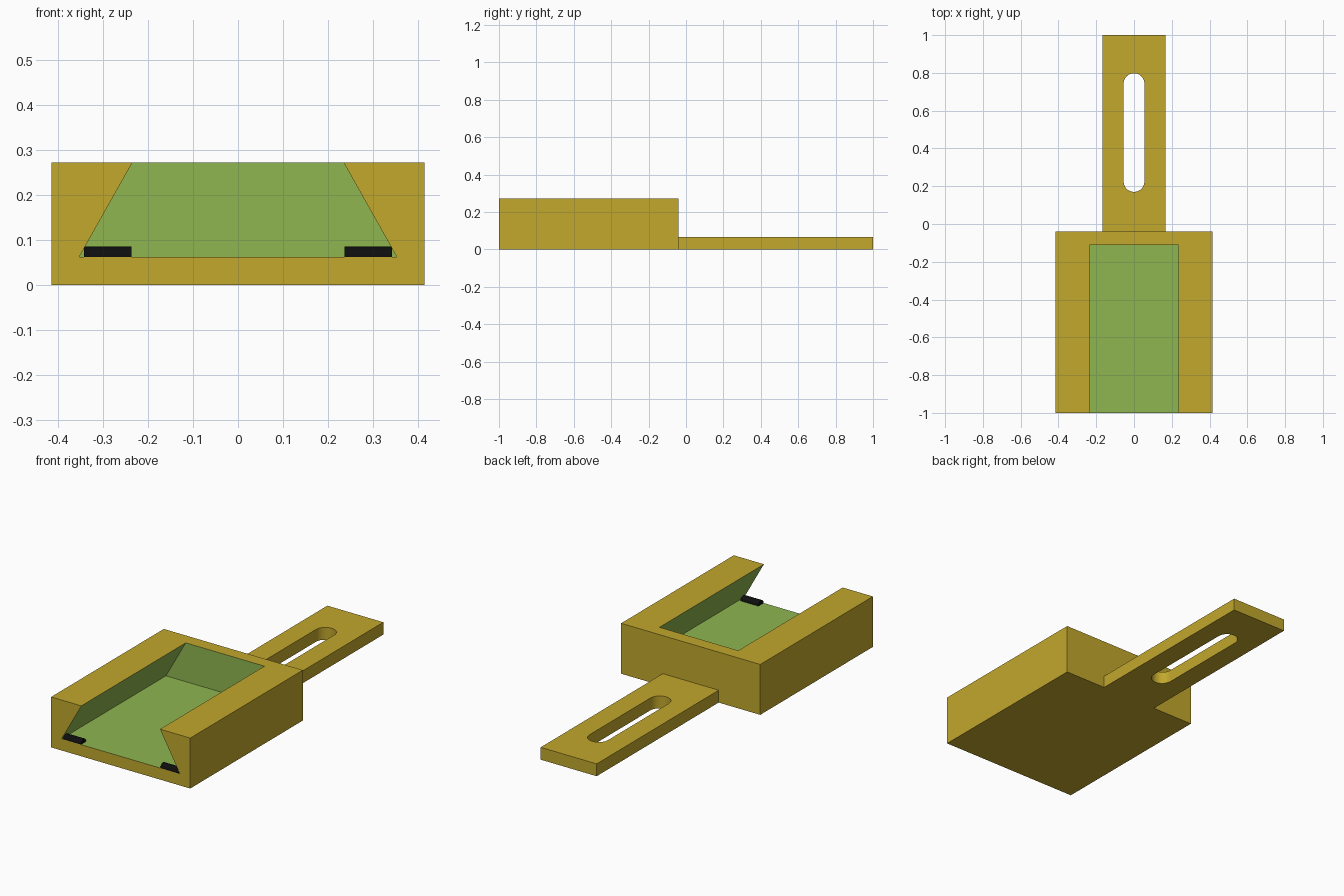
import bpy, bmesh, math
from mathutils import Vector

if "Cube" in bpy.data.objects:
    bpy.data.objects.remove(bpy.data.objects["Cube"])


def material(name, rgb):
    m = bpy.data.materials.new(name)
    m.diffuse_color = [((c / 255 + 0.055) / 1.055) ** 2.4 if c > 10 else c / 255 / 12.92
                       for c in rgb] + [1]
    m.use_nodes = True
    m.node_tree.nodes["Principled BSDF"].inputs["Base Color"].default_value = m.diffuse_color
    return m


OLIVE = material("olive yellow", (194, 168, 45))
GREEN = material("leaf green", (143, 182, 80))
BLACK = material("black", (14, 14, 14))


def prism(name, points, offset, *mats):
    """Closed outline of 3D points extruded along an offset vector."""
    bm = bmesh.new()
    face = bm.faces.new([bm.verts.new(p) for p in points])
    new = bmesh.ops.extrude_face_region(bm, geom=[face])["geom"]
    bmesh.ops.translate(bm, vec=Vector(offset),
                        verts=[v for v in new if isinstance(v, bmesh.types.BMVert)])
    bmesh.ops.recalc_face_normals(bm, faces=bm.faces)
    me = bpy.data.meshes.new(name)
    bm.to_mesh(me)
    bm.free()
    for m in mats:
        me.materials.append(m)
    ob = bpy.data.objects.new(name, me)
    bpy.context.collection.objects.link(ob)
    return ob


def cut(ob, cutter):
    mod = ob.modifiers.new("cut", 'BOOLEAN')
    mod.operation = 'DIFFERENCE'
    mod.solver = 'EXACT'
    mod.object = cutter
    bpy.context.view_layer.objects.active = ob
    bpy.ops.object.modifier_apply(modifier=mod.name)
    bpy.data.objects.remove(cutter)


def rect(x, y0, y1):
    return [(-x, y0, 0), (x, y0, 0), (x, y1, 0), (-x, y1, 0)]


# Block with a dovetail pocket open at the front and top
FLOOR, TOP = 0.0625, 0.272
block = prism("dovetail_block", rect(0.415, -1, -0.04), (0, 0, TOP), OLIVE, GREEN)
slope = (0.353 - 0.235) / (TOP - FLOOR)
over = 0.05
xt = 0.235 - slope * over
pocket = prism("pocket_cutter", [(-0.353, -1.1, FLOOR), (0.353, -1.1, FLOOR),
                                 (xt, -1.1, TOP + over), (-xt, -1.1, TOP + over)],
               (0, 0.99, 0))
cut(block, pocket)
# Pocket walls and floor are green
for p in block.data.polygons:
    c = p.center
    inside = -0.95 < c.y < -0.08 and abs(c.x) < 0.38 and 0.03 < c.z < 0.25
    p.material_index = 1 if inside else 0

# Mounting tab with a rounded slot
tab = prism("mounting_tab", rect(0.167, -0.04, 1), (0, 0, 0.0667), OLIVE)
R, N = 0.055, 20
slot = []
for cy, start in ((0.743, 0), (0.225, math.pi)):
    for i in range(N + 1):
        a = start + math.pi * i / N
        slot.append((R * math.cos(a), cy + R * math.sin(a), -0.1))
cut(tab, prism("slot_cutter", slot, (0, 0, 0.3)))

# Small rounded retaining ridges at the front corners of the pocket
r = 0.0225
for side, label in ((-1, "left"), (1, "right")):
    arc = [(side * 0.237, -1 + r - r * math.cos(math.pi * i / 24),
            FLOOR + r * math.sin(math.pi * i / 24)) for i in range(25)]
    prism(label + "_retaining_ridge", arc, (side * 0.106, 0, 0), BLACK)

# Smooth the rounded surfaces while keeping hard edges
for ob in bpy.context.scene.objects:
    bpy.ops.object.select_all(action='DESELECT')
    ob.select_set(True)
    bpy.context.view_layer.objects.active = ob
    bpy.ops.object.shade_smooth_by_angle(angle=math.radians(30))
